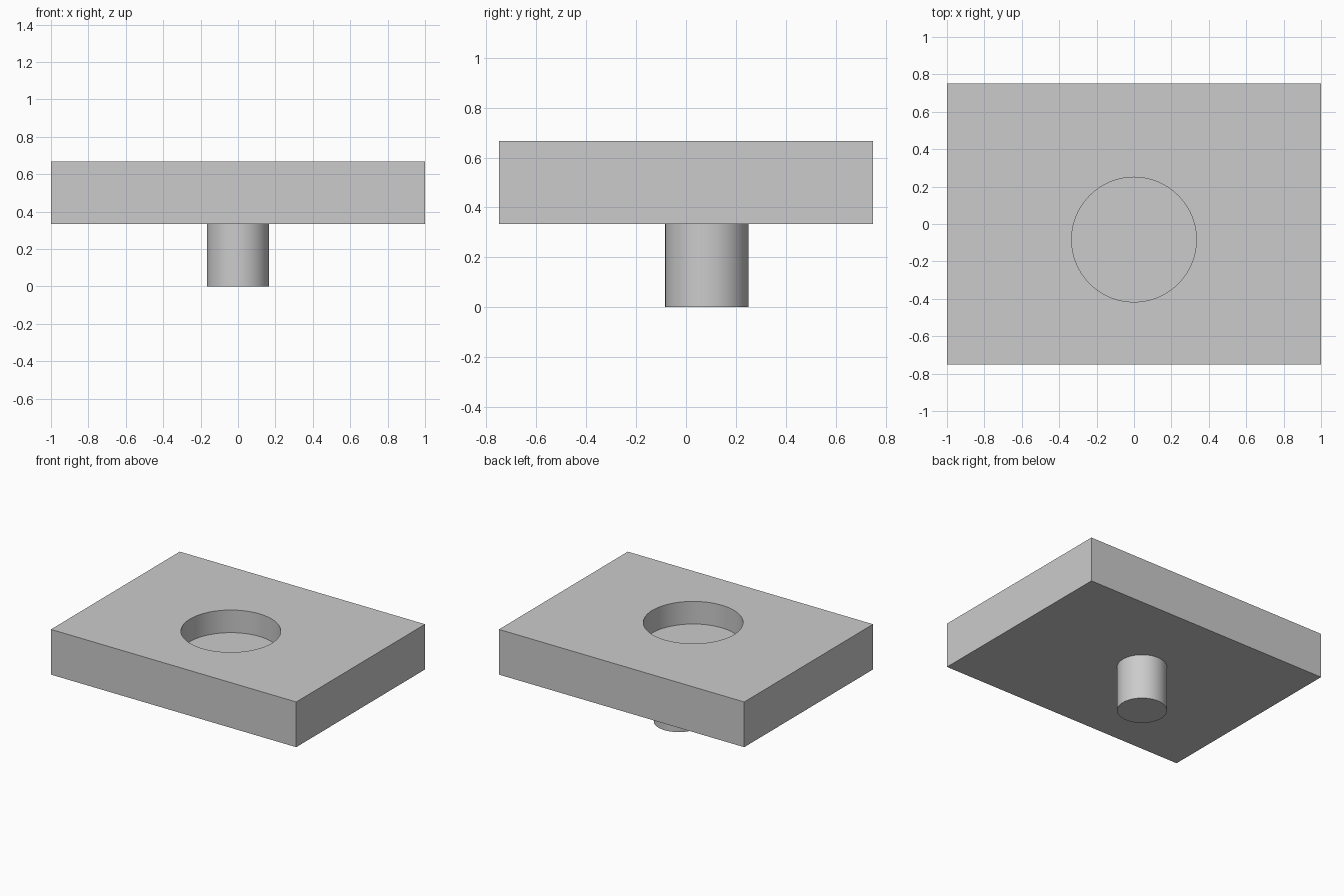
import bpy
import math

old = bpy.data.objects.get("Cube")
if old:
    bpy.data.objects.remove(old, do_unlink=True)

THICK = 1 / 3          # plate thickness, also the peg length
OFFSET = 1 / 12        # pocket sits this far forward, peg this far back
SEGMENTS = 96

grey = bpy.data.materials.new("plain_grey")
grey.use_nodes = True
colour = (0.6, 0.6, 0.6, 1)
grey.diffuse_color = colour
grey.node_tree.nodes["Principled BSDF"].inputs["Base Color"].default_value = colour


def cylinder(name, radius, y, bottom, top):
    bpy.ops.mesh.primitive_cylinder_add(
        vertices=SEGMENTS, radius=radius, depth=top - bottom,
        location=(0, y, (bottom + top) / 2))
    obj = bpy.context.object
    obj.name = name
    obj.data.materials.append(grey)
    return obj


def combine(target, tool, operation):
    """Apply a boolean to the target and drop the tool."""
    mod = target.modifiers.new(operation.lower(), "BOOLEAN")
    mod.operation = operation
    mod.solver = "EXACT"
    mod.object = tool
    bpy.context.view_layer.objects.active = target
    bpy.ops.object.modifier_apply(modifier=mod.name)
    bpy.data.objects.remove(tool, do_unlink=True)


# Rectangular plate
bpy.ops.mesh.primitive_cube_add(size=1, location=(0, 0, 1.5 * THICK))
plate = bpy.context.object
plate.name = "plate_with_pocket_and_peg"
plate.scale = (2, 1.5, THICK)
bpy.ops.object.transform_apply(location=False, rotation=False, scale=True)
plate.data.materials.append(grey)

# Blind round pocket in the top, half the plate deep
pocket = cylinder("pocket_cutter", 1 / 3, -OFFSET, 1.5 * THICK, 2.5 * THICK)
combine(plate, pocket, "DIFFERENCE")

# Round peg underneath, fused into the plate
peg = cylinder("peg", 1 / 6, OFFSET, 0, 1.2 * THICK)
combine(plate, peg, "UNION")

# Smooth round walls, sharp rims
bpy.ops.object.select_all(action="DESELECT")
plate.select_set(True)
bpy.context.view_layer.objects.active = plate
bpy.ops.object.shade_smooth_by_angle(angle=math.radians(30))
